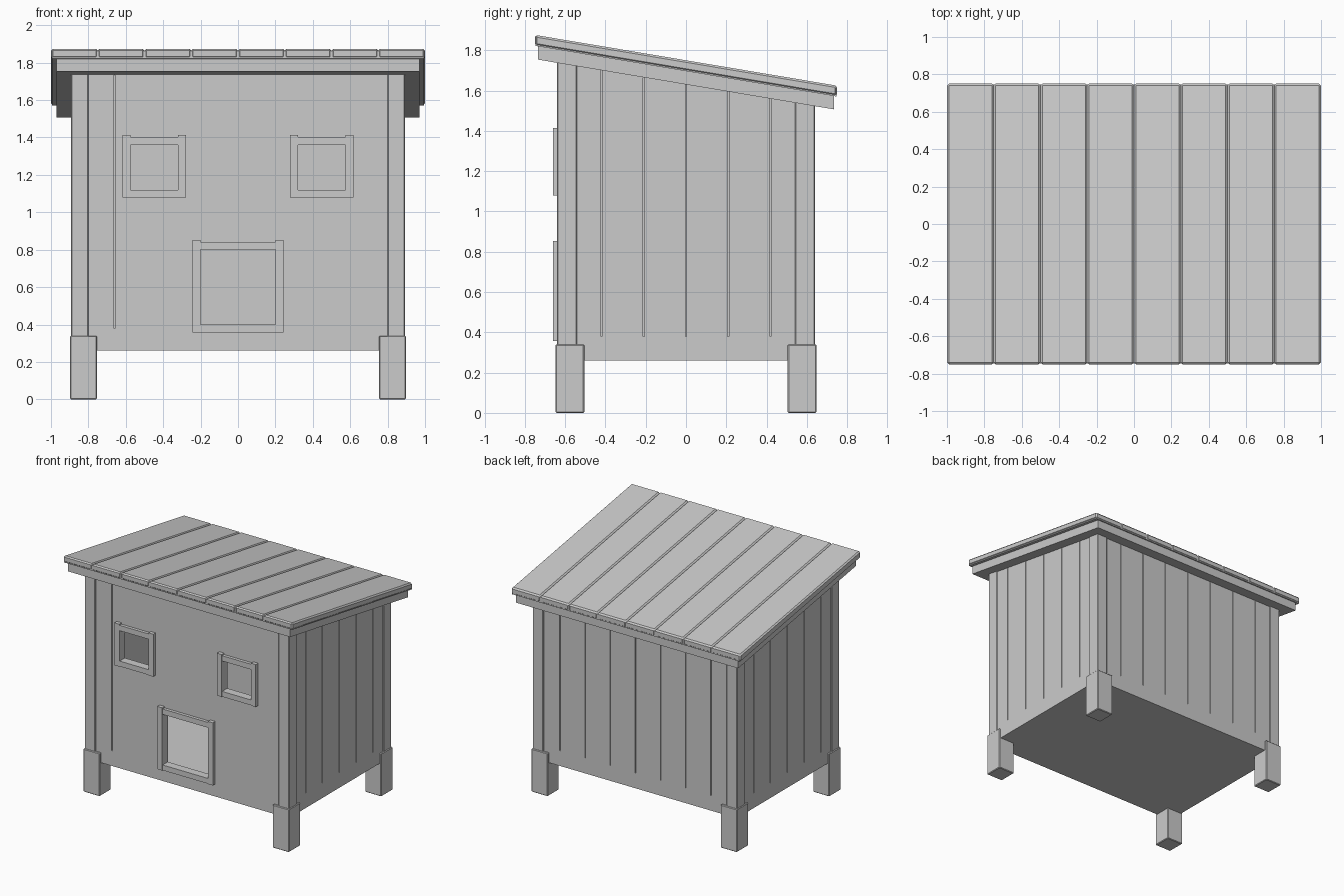
import bpy, bmesh

old = bpy.data.objects.get("Cube")
if old:
    bpy.data.objects.remove(old, do_unlink=True)

SLOPE = 0.168
paint = bpy.data.materials.new("plain grey")
paint.use_nodes = True
GREY = (0.6, 0.6, 0.6, 1)
paint.diffuse_color = GREY
paint.node_tree.nodes["Principled BSDF"].inputs["Base Color"].default_value = GREY


def roof_z(base, y):
    return base - SLOPE * y


def make(name, bm, cutter=False, bevel=0):
    """Turn a bmesh into a named object."""
    bmesh.ops.recalc_face_normals(bm, faces=bm.faces)
    mesh = bpy.data.meshes.new(name)
    bm.to_mesh(mesh)
    bm.free()
    mesh.materials.append(paint)
    obj = bpy.data.objects.new(name, mesh)
    bpy.context.collection.objects.link(obj)
    if cutter:
        obj.hide_render = True
        obj.hide_viewport = True
    if bevel:
        mod = obj.modifiers.new("edge", "BEVEL")
        mod.width = bevel
        mod.segments = 1
    return obj


def prism(bm, x0, x1, profile):
    """Extrude a y-z profile along x."""
    face = bm.faces.new([bm.verts.new((x0, y, z)) for y, z in profile])
    new = bmesh.ops.extrude_face_region(bm, geom=[face])["geom"]
    moved = [v for v in new if isinstance(v, bmesh.types.BMVert)]
    bmesh.ops.translate(bm, verts=moved, vec=(x1 - x0, 0, 0))


def box(bm, x0, x1, y0, y1, z0, z1):
    prism(bm, x0, x1, [(y0, z0), (y1, z0), (y1, z1), (y0, z1)])


def sloped(bm, x0, x1, y0, y1, z0, top):
    """Box with a flat bottom and a top that follows the roof pitch."""
    prism(bm, x0, x1, [(y0, z0), (y1, z0), (y1, roof_z(top, y1)), (y0, roof_z(top, y0))])


def slab(bm, x0, x1, y, low, high):
    """Tilted board centred on y = 0."""
    prism(bm, x0, x1, [(-y, roof_z(low, -y)), (y, roof_z(low, y)),
                       (y, roof_z(high, y)), (-y, roof_z(high, -y))])


def cut(target, cutter):
    mod = target.modifiers.new(cutter.name, "BOOLEAN")
    mod.operation = "DIFFERENCE"
    mod.solver = "EXACT"
    mod.object = cutter


# Hollow house body, with solid floor and sloping top
WX, WY, THICK = 0.885, 0.63, 0.04
bm = bmesh.new()
sloped(bm, -WX, WX, -WY, WY, 0.26, 1.65)
walls = make("walls", bm)
bm = bmesh.new()
sloped(bm, THICK - WX, WX - THICK, THICK - WY, WY - THICK, 0.32, 1.75)
cut(walls, make("room_cutter", bm, True))

# Openings: left and right edge, bottom and top
OPENINGS = {
    "right_window": (-0.575, -0.32, 1.12, 1.36),
    "left_window": (0.32, 0.575, 1.12, 1.36),
    "doorway": (-0.2, 0.2, 0.4, 0.8),
}
bm = bmesh.new()
for x0, x1, z0, z1 in OPENINGS.values():
    box(bm, x0, x1, -0.8, -0.4, z0, z1)
cut(walls, make("opening_cutter", bm, True))

# Narrow board joints in the walls
GAP, DEEP = 0.003, 0.012
bm = bmesh.new()
for i in range(-3, 4):
    x = i * 0.22
    box(bm, x - GAP, x + GAP, WY - DEEP, WY + 0.1, 0.38, 1.9)
    if abs(i) < 3:
        y = i * 0.21
        for s in (-1, 1):
            a, b = sorted((s * (WX - DEEP), s * (WX + 0.1)))
            box(bm, a, b, y - GAP, y + GAP, 0.38, 1.9)
box(bm, -0.66 - GAP, -0.66 + GAP, -WY - 0.1, DEEP - WY, 0.38, 1.9)
cut(walls, make("joint_cutter", bm, True))

# Window and door frames, with side rails standing slightly taller and prouder
for name, (x0, x1, z0, z1) in OPENINGS.items():
    w = 0.042
    bm = bmesh.new()
    for a, b in ((x0 - w, x0), (x1, x1 + w)):
        box(bm, a, b, -0.66, -0.61, z0 - w, z1 + 0.053)
    for a, b in ((z0 - w, z0), (z1, z1 + w)):
        box(bm, x0, x1, -0.655, -0.61, a, b)
    make(name + "_frame", bm)

# Corner boards and legs
for sx, side in ((-1, "right"), (1, "left")):
    for sy, end in ((-1, "front"), (1, "back")):
        def span(s, a, b):
            return sorted((s * a, s * b))
        bm = bmesh.new()
        sloped(bm, *span(sx, 0.8, 0.893), *span(sy, 0.54, 0.64), 0.3, 1.65)
        make(f"{end}_{side}_corner_board", bm, bevel=0.005)
        bm = bmesh.new()
        box(bm, *span(sx, 0.755, 0.898), *span(sy, 0.505, 0.648), 0, 0.34)
        make(f"{end}_{side}_leg", bm, bevel=0.005)

# Roof: thick base slab, thin deck and bevelled boards
bm = bmesh.new()
slab(bm, -0.97, 0.97, 0.735, 1.63, 1.7)
make("roof_base", bm)
bm = bmesh.new()
slab(bm, -0.995, 0.995, 0.747, 1.696, 1.738)
make("roof_deck", bm)
bm = bmesh.new()
for i in range(8):
    x = -1 + i * 0.25
    slab(bm, x, x + 0.25, 0.75, 1.698, 1.75)
make("roof_boards", bm, bevel=0.01)
